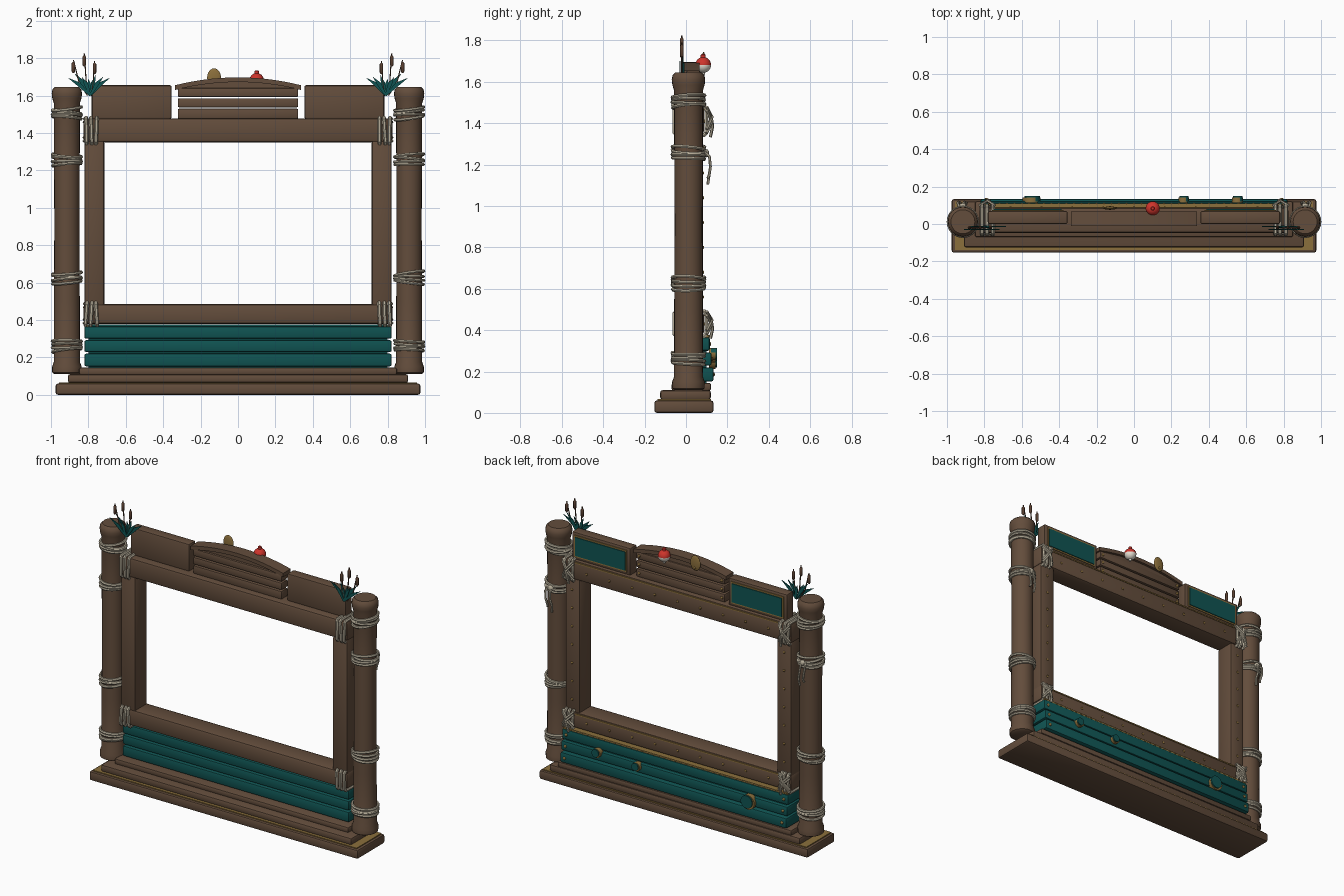
import bpy, bmesh, math, random
from mathutils import Vector, Matrix

if "Cube" in bpy.data.objects:
    bpy.data.objects.remove(bpy.data.objects["Cube"])
random.seed(4)

def mat(name, c):
    m = bpy.data.materials.new(name)
    m.diffuse_color = (*c, 1)
    m.use_nodes = True
    m.node_tree.nodes["Principled BSDF"].inputs["Base Color"].default_value = m.diffuse_color
    return m
WOOD = mat("brown_wood", (0.125, 0.074, 0.045))
TEAL = mat("teal_paint", (0.005, 0.088, 0.085))
GOLD = mat("old_gold", (0.26, 0.16, 0.045))
ROPE = mat("pale_rope", (0.47, 0.42, 0.32))
RED = mat("red", (0.62, 0.035, 0.025))
WHITE = mat("cream_white", (0.8, 0.75, 0.66))
REED = mat("cattail_brown", (0.10, 0.05, 0.03))

def add(name, bm, *mats):
    me = bpy.data.meshes.new(name)
    bmesh.ops.recalc_face_normals(bm, faces=bm.faces)
    bm.to_mesh(me)
    bm.free()
    for m in mats:
        me.materials.append(m)
    o = bpy.data.objects.new(name, me)
    bpy.context.collection.objects.link(o)
    return o

def box(name, x, y, z, m, bev=0.01):
    bm = bmesh.new()
    size = Vector((x[1] - x[0], y[1] - y[0], z[1] - z[0]))
    mid = Vector((x[0] + x[1], y[0] + y[1], z[0] + z[1])) / 2
    bmesh.ops.create_cube(bm, size=1, matrix=Matrix.Translation(mid) @ Matrix.Diagonal((*size, 1)))
    if bev:
        bmesh.ops.bevel(bm, geom=bm.edges[:], offset=bev, segments=2, affect='EDGES', profile=0.5)
    return add(name, bm, m)

def lathe(name, prof, centre, m, n=24):
    # profile of (radius, height) turned around z
    bm = bmesh.new()
    rings = [[bm.verts.new((centre[0] + r * math.cos(2 * math.pi * i / n),
                            centre[1] + r * math.sin(2 * math.pi * i / n), centre[2] + h))
              for i in range(n)] for r, h in prof]
    for a, b in zip(rings, rings[1:]):
        for i in range(n):
            bm.faces.new((a[i], a[(i + 1) % n], b[(i + 1) % n], b[i]))
    bm.faces.new(rings[0])
    bm.faces.new(rings[-1])
    return add(name, bm, m)

def tube(name, paths, r, m, cyclic=False):
    cu = bpy.data.curves.new(name, 'CURVE')
    cu.dimensions = '3D'
    cu.bevel_depth = r
    cu.bevel_resolution = 1
    cu.use_fill_caps = True
    for pts in paths:
        sp = cu.splines.new('POLY')
        sp.points.add(len(pts) - 1)
        for p, q in zip(sp.points, pts):
            p.co = (*q, 1)
        sp.use_cyclic_u = cyclic
    tmp = bpy.data.objects.new(name + "_tmp", cu)
    bpy.context.collection.objects.link(tmp)
    bpy.context.view_layer.update()
    me = bpy.data.meshes.new_from_object(tmp.evaluated_get(bpy.context.evaluated_depsgraph_get()))
    bpy.data.objects.remove(tmp)
    me.materials.clear()
    me.materials.append(m)
    o = bpy.data.objects.new(name, me)
    bpy.context.collection.objects.link(o)
    return o

def studs(name, places, r, m=GOLD):
    # domed nail heads
    bm = bmesh.new()
    for p in places:
        bmesh.ops.create_uvsphere(bm, u_segments=8, v_segments=6, radius=r,
                                  matrix=Matrix.Translation(p) @ Matrix.Diagonal((1, 0.7, 1, 1)))
    return add(name, bm, m)

def disc(name, x, y0, y1, z, r, m):
    bm = bmesh.new()
    bmesh.ops.create_cone(bm, cap_ends=True, segments=28, radius1=r, radius2=r, depth=y1 - y0,
                          matrix=Matrix.Translation((x, (y0 + y1) / 2, z)) @ Matrix.Rotation(math.pi / 2, 4, 'X'))
    return add(name, bm, m)

# stepped base
box("base_step_low", (-.975, .975), (-.153, .133), (0, .06), WOOD, .012)
box("base_gold_inlay", (-.958, .958), (-.138, .12), (.055, .066), GOLD, 0)
box("base_step_mid", (-.91, .91), (-.125, .12), (.064, .11), WOOD, .012)
box("base_step_top", (-.85, .85), (-.07, .122), (.108, .145), WOOD, .01)

# posts with rope wraps and hanging tails
PX, PY = .915, .012
for s, side in ((-1, "left"), (1, "right")):
    lathe(side + "_post", [(.064, 0), (.078, .008), (.079, .04), (.07, .065), (.069, .4), (.067, .8), (.069, 1.2),
                           (.07, 1.45), (.078, 1.475), (.081, 1.5), (.077, 1.522), (.064, 1.535)],
          (s * PX, PY, .11), WOOD)
    loops = []
    for zc in (1.505, 1.255, .625, .262):
        for k in range(4):
            tx, ty = random.uniform(-.012, .012), random.uniform(-.008, .008)
            rr = .076 + .002 * (k % 2)
            loops.append([(s * PX + rr * math.cos(a), PY + rr * math.sin(a),
                           zc + (k - 1.5) * .016 + tx * math.cos(a) + ty * math.sin(a))
                          for a in (2 * math.pi * i / 24 for i in range(24))])
    tube(side + "_post_rope", loops, .0085, ROPE, True)
    tails = [[(s * (PX + dx), .09, 1.26), (s * (PX + dx + .01), .113, 1.24), (s * (PX + dx + .004), .118, 1.19),
              (s * (PX + dx - .006), .112, 1.15), (s * (PX + dx), .105, zb)]
             for dx, zb in ((-.014, 1.105), (.018, 1.135))]
    tube(side + "_rope_tails", tails, .007, ROPE)
    studs(side + "_rope_knot", [(s * PX, .098, 1.255)], .02, ROPE)

# frame around the opening
FY = (-.048, .088)
box("frame_top_rail", (-.825, .825), FY, (1.35, 1.478), WOOD, .016)
box("frame_bottom_rail", (-.825, .825), FY, (.378, .485), WOOD, .016)
for s, side in ((-1, "left"), (1, "right")):
    box(side + "_frame_jamb", sorted((s * .715, s * .822)), (-.044, .082), (.47, 1.36), WOOD, .014)
box("frame_gold_strip_low", (-.74, .74), (.08, .092), (.468, .476), GOLD, 0)
box("frame_gold_strip_high", (-.74, .74), (.08, .092), (1.462, 1.47), GOLD, 0)
nails = [(-.66 + .165 * i, .088, z) for i in range(9) for z in (.43, 1.41)]
nails += [(s * .77, .082, .56 + .12 * i) for i in range(7) for s in (-1, 1)]
studs("frame_nails", nails, .008)

# corner lashings: loops round the rails, crossed ropes on the decorated side
for s, side in ((-1, "left"), (1, "right")):
    for z0, z1, lvl in ((.37, .492, "lower"), (1.343, 1.482, "upper")):
        loops = []
        for x in (.757, .784, .811):
            j = random.uniform(-.004, .004)
            sec = [(-.056, z0 + .012), (-.046, z0), (.088, z0), (.098, z0 + .012),
                   (.098, z1 - .012), (.088, z1), (-.046, z1), (-.056, z1 - .012)]
            loops.append([(s * (x + (j if z > (z0 + z1) / 2 else -j)), y, z) for y, z in sec])
        tube(f"{side}_{lvl}_lashing", loops, .0105, ROPE, True)
        zm = (z0 + z1) / 2
        cross = [[(s * .745, .1, z0 + .01 + d), (s * .785, .122, zm + d), (s * .825, .1, z1 - .02 + d)] for d in (0, .018)]
        cross += [[(s * .745, .1, z1 - .02 + d), (s * .785, .126, zm + d), (s * .825, .1, z0 + .01 + d)] for d in (0, .018)]
        cross.append([(s * .785, .126, zm), (s * .775, .128, zm - .03), (s * .77, .118, z0 - .01)])
        tube(f"{side}_{lvl}_cross_rope", cross, .0075, ROPE)

# teal planks below the frame
for i, (z, y) in enumerate((((.152, .22), .133), ((.229, .292), .124), ((.3, .366), .115))):
    box(f"teal_plank_{i + 1}", (-.822, .822), (-.025, y), z, TEAL, .01)
    studs(f"plank_nails_{i + 1}", [(s * .79, y, sum(z) / 2) for s in (-1, 1)], .01)
box("plank_backing", (-.8, .8), (0, .1), (.14, .375), TEAL, 0)
box("plank_gold_trim", (-.815, .815), (.06, .11), (.365, .376), GOLD, 0)
studs("plank_trim_beads", [(-.8 + .04 * i, .11, .371) for i in range(41)], .006)
for i, (x, z, r) in enumerate(((-.548, .258, .047), (.265, .272, .028), (.553, .285, .029))):
    disc(f"gold_ring_{i + 1}", x, .11, .143, z, r, GOLD)
    disc(f"teal_disc_{i + 1}", x + r * .1, .12, .151, z + r * .08, r * .88, TEAL)

# header boxes with teal panels
for s, side in ((-1, "left"), (1, "right")):
    box(side + "_header_box", sorted((s * .355, s * .782)), (0, .07), (1.475, 1.655), WOOD, .01)
    box(side + "_header_gold_border", sorted((s * .378, s * .76)), (.065, .075), (1.495, 1.637), GOLD, 0)
    box(side + "_header_teal_panel", sorted((s * .388, s * .75)), (.07, .08), (1.505, 1.627), TEAL, 0)

# centre slats under an arched cap
for i, (z0, z1) in enumerate(((1.476, 1.53), (1.537, 1.585), (1.592, 1.64))):
    box(f"centre_slat_{i + 1}", (-.322, .322), (-.008, .058), (z0, z1), WOOD, .008)
    studs(f"centre_slat_nails_{i + 1}", [(s * .3, .058, (z0 + z1) / 2) for s in (-1, 1)], .009)
def arch(name, half, zb, zt, rise, y0, y1):
    bm = bmesh.new()
    n = 14
    rows = []
    for i in range(n + 1):
        t = -1 + 2 * i / n
        h = rise * (1 - t * t)
        x = t * half
        rows.append([bm.verts.new(p) for p in ((x, y0, zb[0] + zb[1] * (1 - t * t)), (x, y1, zb[0] + zb[1] * (1 - t * t)),
                                               (x, y1, zt + h), (x, y0, zt + h))])
    for a, b in zip(rows, rows[1:]):
        for k in range(4):
            bm.faces.new((a[k], a[(k + 1) % 4], b[(k + 1) % 4], b[k]))
    bm.faces.new(rows[0])
    bm.faces.new(rows[-1])
    return add(name, bm, WOOD)
arch("centre_arch_fill", .31, (1.62, 0), 1.64, .035, .005, .05)
arch("arched_cap", .336, (1.63, .042), 1.655, .042, -.012, .066)

# fishing float: red above, white below
bm = bmesh.new()
bmesh.ops.create_uvsphere(bm, u_segments=24, v_segments=16, radius=.038, matrix=Matrix.Translation((.1, .083, 1.682)))
for f in bm.faces:
    f.material_index = 0 if f.calc_center_median().z > 1.682 else 1
add("float_ball", bm, RED, WHITE)
lathe("float_stem_top", [(.012, 0), (.012, .014), (.007, .019)], (.1, .083, 1.716), RED, 12)
lathe("float_stem_bottom", [(.007, 0), (.01, .012)], (.1, .083, 1.634), WHITE, 12)

# gold spoon lure
bm = bmesh.new()
bmesh.ops.create_uvsphere(bm, u_segments=24, v_segments=12, radius=1,
                          matrix=Matrix.Translation((-.128, .085, 1.695)) @ Matrix.Diagonal((.037, .009, .05, 1)))
add("spoon_lure", bm, GOLD)
studs("spoon_rivet", [(-.128, .092, 1.665)], .008)

# cattails and leaves beside each post
for s, side in ((-1, "left"), (1, "right")):
    stems = []
    for i, (x, top, b) in enumerate(((.88, 1.79, .805), (.822, 1.825, .795), (.767, 1.785, .785))):
        stems.append([(s * b, -.02, 1.6), (s * (b * .4 + x * .6), -.02, 1.67), (s * x, -.02, top)])
        lathe(f"{side}_cattail_{i + 1}", [(.004, 0), (.0095, .008), (.0095, .052), (.004, .06)],
              (s * x, -.02, top - .07), REED, 10)
    tube(side + "_cattail_stems", stems, .0035, REED)
    bm = bmesh.new()
    for tx, tz, y in ((.91, 1.695, -.03), (.875, 1.72, -.015), (.835, 1.70, -.03), (.76, 1.71, -.02),
                      (.72, 1.70, -.03), (.685, 1.695, -.015), (.80, 1.69, -.01)):
        base, tip = Vector((.79, y, 1.6)), Vector((tx, y, tz))
        d = (tip - base).normalized()
        nrm = Vector((-d.z, 0, d.x))
        mid = base.lerp(tip, .5) + Vector((0, 0, .012))
        for sy in (-.002,):
            pts = [base + nrm * .005, base - nrm * .005, mid - nrm * .011, tip, mid + nrm * .011]
            f = [bm.verts.new((s * p.x, p.y + sy, p.z)) for p in pts]
            g = [bm.verts.new((s * p.x, p.y + sy + .005, p.z)) for p in pts]
            bm.faces.new(f)
            bm.faces.new(g[::-1])
            for k in range(5):
                bm.faces.new((f[k], f[(k + 1) % 5], g[(k + 1) % 5], g[k]))
    add(side + "_reed_leaves", bm, TEAL)

# smooth shading with sharp edges kept
for o in bpy.context.scene.objects:
    o.select_set(o.type == 'MESH')
    bpy.context.view_layer.objects.active = o
bpy.ops.object.shade_smooth_by_angle(angle=math.radians(35))
